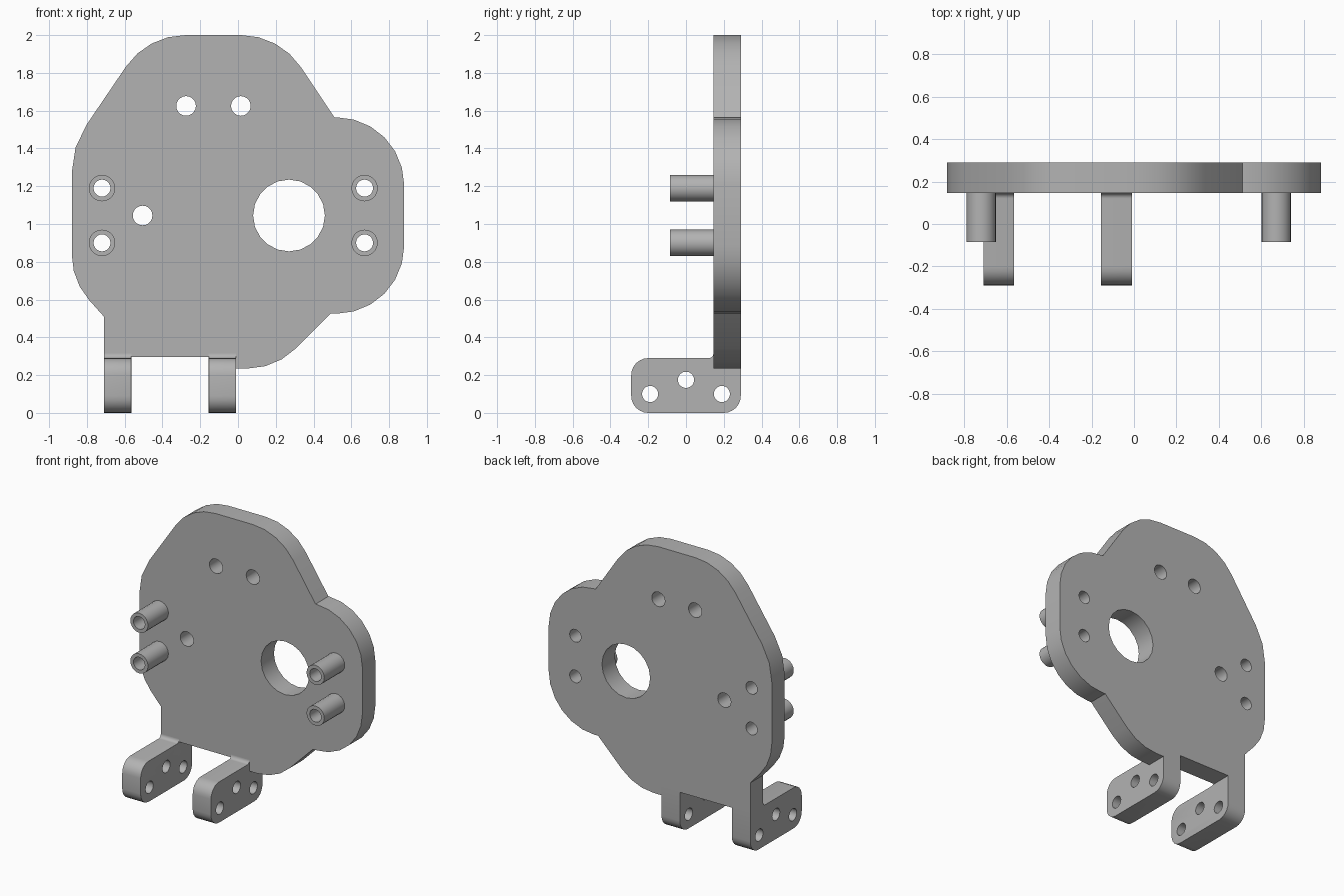
import bpy, bmesh, math
from mathutils import Vector

cube = bpy.data.objects.get("Cube")
if cube:
    bpy.data.objects.remove(cube)

grey = bpy.data.materials.new("plain grey")
grey.use_nodes = True
GREY = (0.45, 0.45, 0.45, 1)
grey.diffuse_color = GREY
grey.node_tree.nodes["Principled BSDF"].inputs["Base Color"].default_value = GREY


def rounded(corners, step=15):
    """Outline from (u, v, radius) corners, each rounded by a tangent arc."""
    pts = []
    for i, (u, v, r) in enumerate(corners):
        p = Vector((u, v))
        if r == 0:
            pts.append(p)
            continue
        a = (Vector(corners[i - 1][:2]) - p).normalized()
        b = (Vector(corners[(i + 1) % len(corners)][:2]) - p).normalized()
        half = a.angle(b) / 2
        centre = p + (a + b).normalized() * r / math.sin(half)
        start = p + a * r / math.tan(half) - centre
        end = p + b * r / math.tan(half) - centre
        turn = math.atan2(start.x * end.y - start.y * end.x, start.dot(end))
        n = max(2, round(abs(math.degrees(turn)) / step))
        for k in range(n + 1):
            t = turn * k / n
            c, s = math.cos(t), math.sin(t)
            pts.append(centre + Vector((c * start.x - s * start.y,
                                        s * start.x + c * start.y)))
    return pts


def circle(u, v, r, n=20):
    return [Vector((u + r * math.cos(math.tau * k / n),
                    v + r * math.sin(math.tau * k / n))) for k in range(n)]


def prism(name, outline, axis, lo, hi, bevel_at=None, bevel=0.03):
    """Extrude an outline along x or y; optionally round the rim of one end."""
    def place(p, d):
        return (d, p.x, p.y) if axis == "x" else (p.x, d, p.y)
    bm = bmesh.new()
    face = bm.faces.new([bm.verts.new(place(p, lo)) for p in outline])
    new = bmesh.ops.extrude_face_region(bm, geom=[face])["geom"]
    shift = Vector(place(Vector((0, 0)), hi - lo))
    bmesh.ops.translate(bm, vec=shift,
                        verts=[g for g in new if isinstance(g, bmesh.types.BMVert)])
    if bevel_at is not None:
        rim = [e for e in bm.edges if all(abs(v.co.x - bevel_at) < 1e-4
                                          and v.co.y < 0.14 for v in e.verts)]
        bmesh.ops.bevel(bm, geom=rim, offset=bevel, segments=4, profile=0.5,
                        affect="EDGES", clamp_overlap=True)
    bmesh.ops.recalc_face_normals(bm, faces=bm.faces)
    mesh = bpy.data.meshes.new(name)
    bm.to_mesh(mesh)
    bm.free()
    mesh.materials.append(grey)
    ob = bpy.data.objects.new(name, mesh)
    bpy.context.collection.objects.link(ob)
    return ob


def drill(ob, holes, axis):
    """Cut round through holes, then shade smooth with sharp rims."""
    bpy.ops.object.select_all(action="DESELECT")
    ob.select_set(True)
    bpy.context.view_layer.objects.active = ob
    for u, v, r in holes:
        cutter = prism("hole_cutter", circle(u, v, r), axis, -1.5, 1.5)
        cutter.hide_render = True
        mod = ob.modifiers.new("hole", "BOOLEAN")
        mod.operation = "DIFFERENCE"
        mod.solver = "EXACT"
        mod.object = cutter
        bpy.ops.object.modifier_apply(modifier=mod.name)
        bpy.data.objects.remove(cutter)
    bpy.ops.object.shade_smooth_by_angle(angle=math.radians(30))


BACK, FACE = 0.29, 0.145
PIN = 0.045
posts = [(x, z) for x in (-0.72, 0.67) for z in (0.9, 1.19)]

# Main plate with its lobed outline
outline = rounded([
    (-0.48, 2.0, 0.38), (0.22, 2.0, 0.38), (0.51, 1.565, 0), (0.88, 1.565, 0.36),
    (0.88, 0.525, 0.36), (0.49, 0.525, 0), (0.2, 0.235, 0.36), (-0.01, 0.235, 0),
    (-0.01, 0.295, 0), (-0.71, 0.295, 0), (-0.71, 0.51, 0), (-0.88, 0.7, 0.36),
    (-0.88, 1.41, 0.45)])
plate = prism("main_plate", outline, "y", FACE, BACK)
drill(plate, [(0.27, 1.045, 0.19), (-0.505, 1.045, 0.052), (-0.275, 1.625, 0.052),
              (0.015, 1.625, 0.052)] + [(x, z, PIN) for x, z in posts], "y")

# Hollow standoff posts on the front
for i, (x, z) in enumerate(posts):
    post = prism(f"standoff_post_{i + 1}", circle(x, z, 0.07), "y", -0.085, FACE)
    drill(post, [(x, z, PIN)], "y")

# Mounting lugs below the plate, rounded along their facing sides
profile = rounded([
    (-BACK, 0, 0.09), (BACK, 0, 0.09), (BACK, 0.295, 0), (0.16, 0.295, 0),
    (0.16, 0.32, 0), (FACE, 0.32, 0), (FACE, 0.29, 0.025), (-BACK, 0.29, 0.09)])
for name, lo, hi, inner in (("right_lug", -0.71, -0.565, -0.565),
                            ("left_lug", -0.155, -0.01, -0.155)):
    lug = prism(name, profile, "x", lo, hi, bevel_at=inner)
    drill(lug, [(-0.19, 0.1, 0.043), (0, 0.175, 0.043), (0.19, 0.1, 0.043)], "x")
